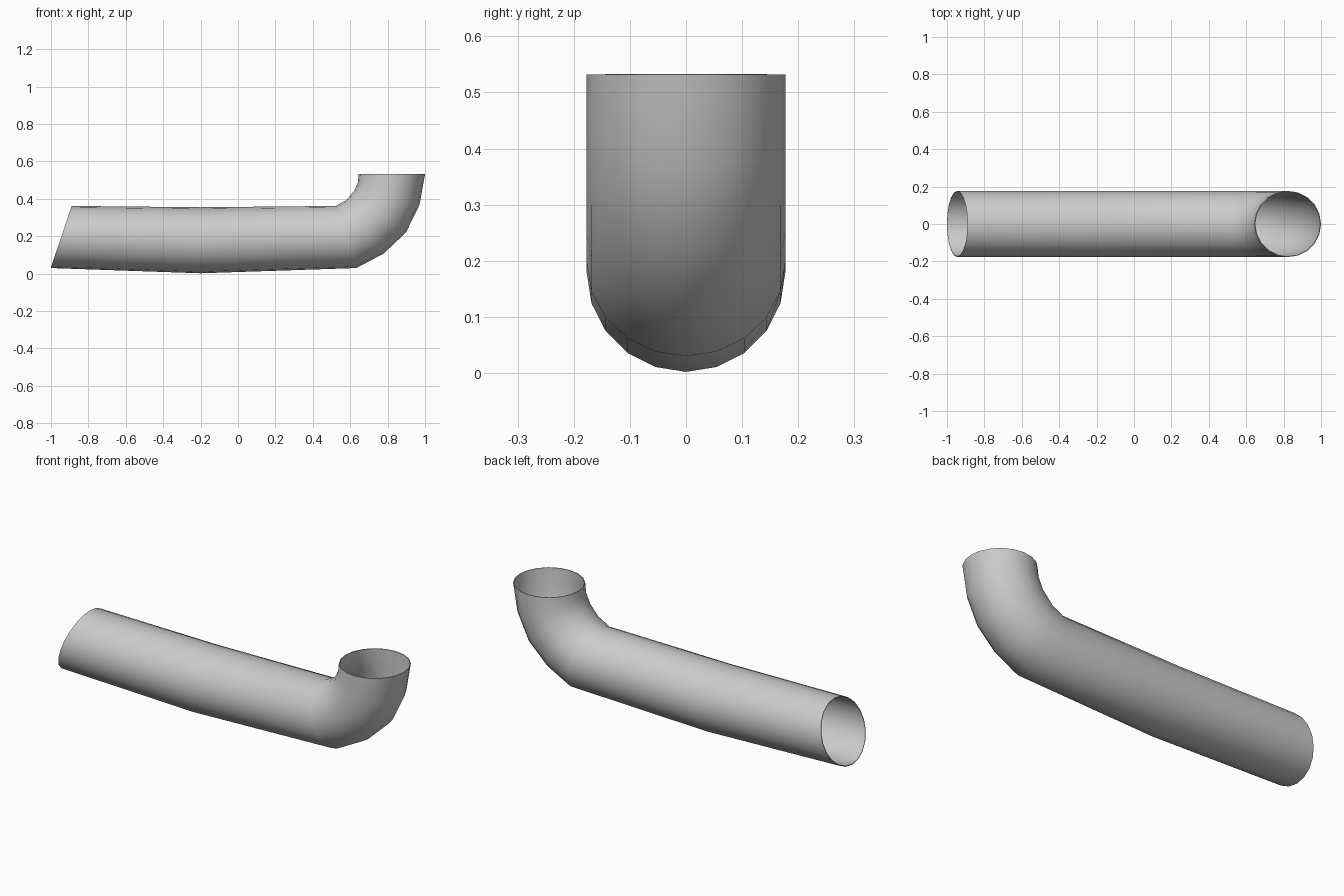
import bpy, bmesh, math
from mathutils import Vector

if "Cube" in bpy.data.objects:
    bpy.data.objects.remove(bpy.data.objects["Cube"])

SIDES = 20
HALF_WIDTH = 0.177

# Each ring of the pipe: (outer x, outer z), (inner x, inner z) in the side plane
rings = [
    ((-1.0, 0.03), (-0.89, 0.362)),
    ((-0.2, 0.002), (-0.2, 0.355)),
    ((0.632, 0.03), (0.522, 0.362)),
    ((0.778, 0.107), (0.58, 0.394)),
    ((0.898, 0.22), (0.622, 0.444)),
    ((0.971, 0.37), (0.641, 0.488)),
    ((1.0, 0.532), (0.645, 0.532)),
]

# Loft the elliptical rings into an open tube
bm = bmesh.new()
loops = []
for (ox, oz), (ix, iz) in rings:
    outer, inner = Vector((ox, 0, oz)), Vector((ix, 0, iz))
    mid, axis = (outer + inner) / 2, (outer - inner) / 2
    loop = []
    for i in range(SIDES):
        a = math.tau * i / SIDES
        loop.append(bm.verts.new(mid + axis * math.cos(a)
                                 + Vector((0, HALF_WIDTH * math.sin(a), 0))))
    loops.append(loop)
for a, b in zip(loops, loops[1:]):
    for i in range(SIDES):
        j = (i + 1) % SIDES
        bm.faces.new((a[i], b[i], b[j], a[j]))
bmesh.ops.recalc_face_normals(bm, faces=bm.faces)

# Make sure the normals point away from the pipe's centre line
probe = min(bm.faces, key=lambda f: f.calc_center_median().z)
if probe.normal.z > 0:
    bmesh.ops.reverse_faces(bm, faces=bm.faces)

mesh = bpy.data.meshes.new("elbow_pipe")
bm.to_mesh(mesh)
bm.free()
pipe = bpy.data.objects.new("elbow_pipe", mesh)
bpy.context.collection.objects.link(pipe)

# Thin wall, growing inward
wall = pipe.modifiers.new("wall", 'SOLIDIFY')
wall.thickness = 0.004
wall.offset = -1

bpy.context.view_layer.objects.active = pipe
pipe.select_set(True)
bpy.ops.object.modifier_apply(modifier="wall")
bpy.ops.object.shade_smooth_by_angle(angle=math.radians(40))
